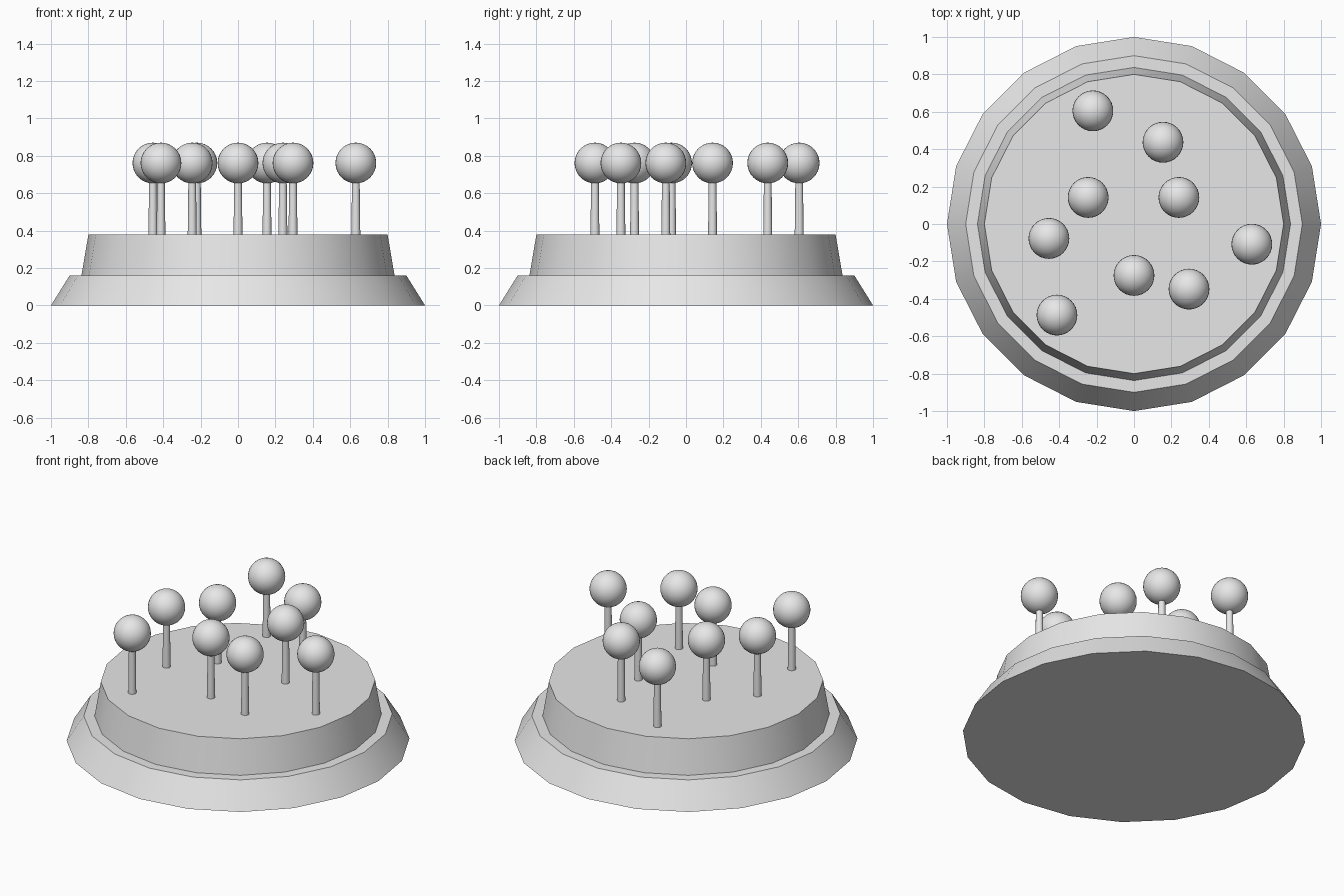
import bpy
import math

if "Cube" in bpy.data.objects:
    bpy.data.objects.remove(bpy.data.objects["Cube"])

grey = bpy.data.materials.new("plain_grey")
grey.diffuse_color = (0.8, 0.8, 0.8, 1)
grey.use_nodes = True
grey.node_tree.nodes["Principled BSDF"].inputs["Base Color"].default_value = grey.diffuse_color


def finish(obj, name):
    obj.name = name
    obj.data.materials.append(grey)
    bpy.ops.object.shade_smooth_by_angle(angle=math.radians(35))


def frustum(name, x, y, z0, z1, r0, r1, sides):
    """Upright tapered cylinder between two heights."""
    bpy.ops.mesh.primitive_cone_add(vertices=sides, radius1=r0, radius2=r1,
                                    depth=z1 - z0, location=(x, y, (z0 + z1) / 2))
    finish(bpy.context.object, name)


# Two stacked 20-sided tiers
frustum("lower_tier", 0, 0, 0, 0.16, 1.0, 0.9, 20)
frustum("upper_tier", 0, 0, 0.16, 0.378, 0.837, 0.80, 20)

# Pins: slim stem with a ball on top
PINS = [(-0.22, 0.605), (0.155, 0.437), (-0.245, 0.142),
        (0.24, 0.142), (-0.455, -0.077), (0.63, -0.108),
        (0, -0.275), (0.294, -0.348), (-0.412, -0.487)]
for i, (x, y) in enumerate(PINS, 1):
    frustum(f"pin_stem_{i}", x, y, 0.37, 0.70, 0.024, 0.02, 16)
    bpy.ops.mesh.primitive_uv_sphere_add(segments=32, ring_count=16, radius=0.109,
                                         location=(x, y, 0.761))
    ball = bpy.context.object
    ball.name = f"pin_ball_{i}"
    ball.data.materials.append(grey)
    bpy.ops.object.shade_smooth()
